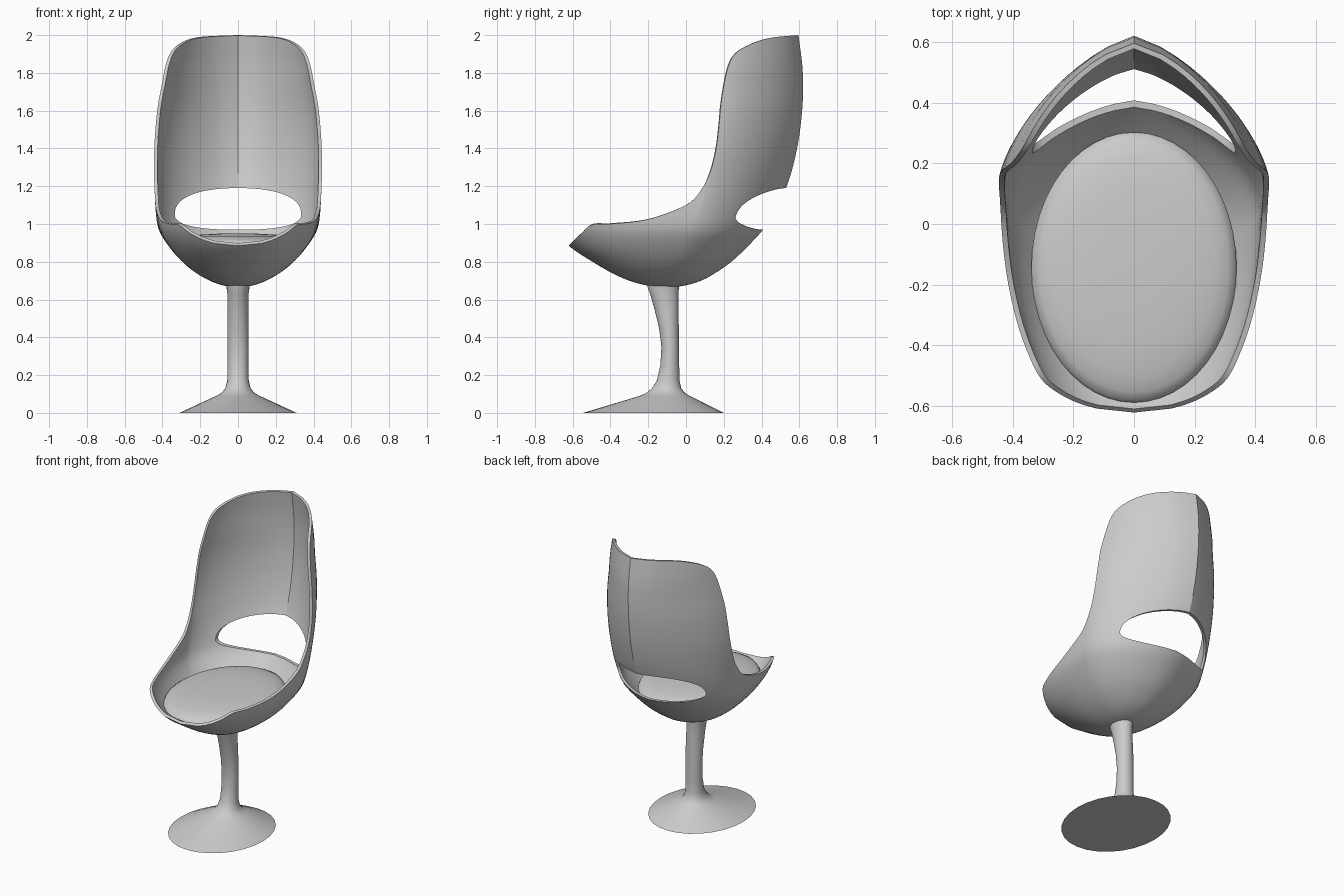
import bpy, bmesh, math
from math import sin, cos, pi

if "Cube" in bpy.data.objects:
    bpy.data.objects.remove(bpy.data.objects["Cube"])


def spline(pts, u):
    """Smooth interpolation of rows (key, v1, v2, ...) at key u."""
    u = min(max(u, pts[0][0]), pts[-1][0])
    i = 0
    while i < len(pts) - 2 and u > pts[i + 1][0]:
        i += 1

    def slope(j, c):
        a, b = pts[max(j - 1, 0)], pts[min(j + 1, len(pts) - 1)]
        return (b[c] - a[c]) / (b[0] - a[0])
    p, q = pts[i], pts[i + 1]
    h = q[0] - p[0]
    t = (u - p[0]) / h
    return [(2*t**3 - 3*t*t + 1) * p[c] + (t**3 - 2*t*t + t) * h * slope(i, c)
            + (3*t*t - 2*t**3) * q[c] + (t**3 - t*t) * h * slope(i + 1, c)
            for c in range(1, len(p))]


def make(name, rows, closed=False, cap=()):
    """Mesh from rows of points, optionally closed around and capped."""
    bm = bmesh.new()
    vs = [[bm.verts.new(p) for p in r] for r in rows]
    n = len(rows[0])
    for a, b in zip(vs, vs[1:]):
        for j in range(n if closed else n - 1):
            k = (j + 1) % n
            bm.faces.new((a[j], a[k], b[k], b[j]))
    for i in cap:
        bm.faces.new(vs[i])
    bmesh.ops.remove_doubles(bm, verts=bm.verts, dist=1e-5)
    bmesh.ops.recalc_face_normals(bm, faces=bm.faces)
    me = bpy.data.meshes.new(name)
    bm.to_mesh(me)
    bm.free()
    ob = bpy.data.objects.new(name, me)
    bpy.context.collection.objects.link(ob)
    return ob


def activate(ob):
    bpy.ops.object.select_all(action='DESELECT')
    ob.select_set(True)
    bpy.context.view_layer.objects.active = ob


def smooth(ob, deg=35):
    activate(ob)
    bpy.ops.object.shade_smooth_by_angle(angle=math.radians(deg))


# Shell cross-sections: z, half width, front y, centre y, back y, back roundness
Z0 = 0.665
LEVELS = [(.665, 0, -.1, -.1, -.1, 2), (.70, .15, -.30, -.08, .08, 2),
          (.75, .235, -.41, -.07, .17, 2), (.80, .295, -.495, -.05, .24, 1.95),
          (.88, .365, -.615, -.02, .325, 1.9), (.96, .415, -.69, .02, .40, 1.8),
          (1.03, .432, -.73, .05, .445, 1.68), (1.19, .442, -.75, .10, .53, 1.55),
          (1.4, .447, -.75, .135, .588, 1.5), (1.6, .432, -.75, .155, .615, 1.5),
          (1.75, .408, -.75, .165, .62, 1.5), (1.85, .392, -.75, .17, .615, 1.55),
          (2.0, .36, -.75, .18, .595, 1.6)]
SECT = [(math.sqrt(r[0] - Z0),) + r[1:] for r in LEVELS]
# Rim seen from the side (y, z)
RIM = [(-.62, .885), (-.56, .945), (-.5, .995), (-.4, 1.0), (-.2, 1.025), (0, 1.1),
       (.08, 1.18), (.13, 1.28), (.16, 1.4), (.175, 1.52), (.19, 1.67), (.22, 1.82),
       (.26, 1.9), (.34, 1.95), (.45, 1.985), (.595, 2.0)]


def section(z):
    return spline(SECT, math.sqrt(max(z - Z0, 0)))


def shell_point(z, th):
    a, yf, yc, yb, p = section(z)
    c, s = -cos(th), max(sin(th), 0)
    if c < 0:
        e = 2 / 2.15
        return (a * s**e, yc - (yc - yf) * (-c)**e, z)
    e = 2 / p
    xf = s**e
    return (a * xf, yc + (yb - yc) * c**e * (1 - .08 * xf * (1 - xf)), z)


def rim_angle(y, z):
    a, yf, yc, yb, p = section(z)
    f = (y - yc) / (yb - yc) if y > yc else (y - yc) / (yc - yf)
    f = max(-1, min(1, f))
    c = abs(f) ** ((p if f > 0 else 2.15) / 2)
    return math.acos(-c if f > 0 else c)


# Shell: half surface from bottom point to rim
M, N = 72, 36
rim_keys = [(i,) + p for i, p in enumerate(RIM)]
rows = []
for i in range(M + 1):
    s = i / M
    y, z = spline(rim_keys, s * (len(RIM) - 1))
    th1 = 0 if i == 0 else pi if i == M else rim_angle(y, z)
    col = []
    for j in range(N + 1):
        t = j / N
        th = pi * s * (1 - t) + th1 * t
        col.append(shell_point(Z0 + (z - Z0) * t * t, th))
    rows.append(col)
shell = make("seat_shell", rows)

# Opening at the bottom of the backrest
ring = []
for k in range(64):
    c, s = cos(2 * pi * k / 64), sin(2 * pi * k / 64)
    h, e = (.138, 2 / 2.3) if s > 0 else (.082, 2 / 2.5)
    ring.append((math.copysign(abs(c)**e, c) * .335, 1.052 + math.copysign(abs(s)**e, s) * h))
cutter = make("opening_cutter", [[(x, y, z) for x, z in ring] for y in (.15, 1)], True, (0, 1))
cutter.hide_render = True

activate(shell)
m = shell.modifiers.new("mirror", 'MIRROR')
m.use_clip = True
m.merge_threshold = .0005
bpy.ops.object.modifier_apply(modifier="mirror")
bm = bmesh.new()
bm.from_mesh(shell.data)
bmesh.ops.remove_doubles(bm, verts=bm.verts, dist=1e-4)
bmesh.ops.recalc_face_normals(bm, faces=bm.faces)
# Normals must point outwards so the wall thickens inwards
low = min(bm.faces, key=lambda f: f.calc_center_median().z)
if low.normal.z > 0:
    bmesh.ops.reverse_faces(bm, faces=bm.faces)
bm.to_mesh(shell.data)
bm.free()
m = shell.modifiers.new("wall", 'SOLIDIFY')
m.thickness, m.offset = .018, -1
bpy.ops.object.modifier_apply(modifier="wall")
m = shell.modifiers.new("opening", 'BOOLEAN')
m.object, m.operation, m.solver = cutter, 'DIFFERENCE', 'EXACT'
bpy.ops.object.modifier_apply(modifier="opening")
bpy.data.objects.remove(cutter)
smooth(shell, 30)

# Cushion: shallow oval dome resting in the bowl
rows = []
for r, z in [(0, .95), (.3, .949), (.6, .943), (.8, .933), (.92, .919), (.98, .905), (1, .89), (.95, .875), (0, .86)]:
    rows.append([(.338 * r * cos(a), -.143 + .445 * r * sin(a), z)
                 for a in (2 * pi * k / 48 for k in range(48))])
smooth(make("seat_cushion", rows, True), 50)

# Pedestal: z, half width, front y, back y
STEM = [(0, .31, -.545, .20), (.09, .115, -.245, .02), (.105, .088, -.21, -.005),
        (.13, .067, -.18, -.025), (.17, .057, -.155, -.034), (.25, .055, -.136, -.036),
        (.35, .055, -.13, -.037), (.45, .055, -.143, -.038), (.55, .055, -.167, -.04),
        (.63, .056, -.19, -.04), (.66, .06, -.202, -.038), (.678, .062, -.205, -.035)]
rows = [[(w * cos(a), (y0 + y1) / 2 + (y1 - y0) / 2 * sin(a), z)
         for a in (2 * pi * k / 28 for k in range(28))] for z, w, y0, y1 in STEM]
smooth(make("pedestal", rows, True, (0, -1)), 40)
